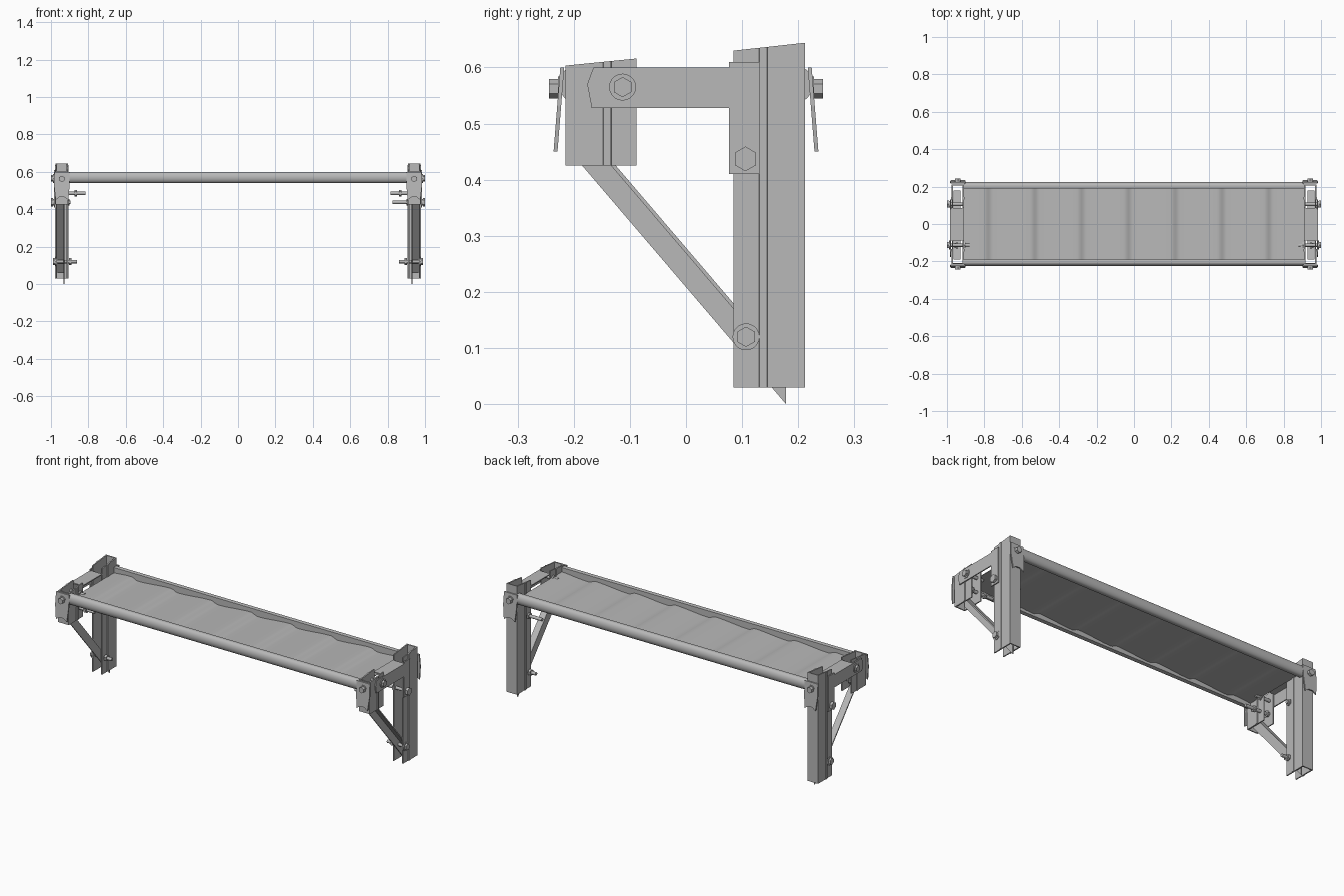
import bpy
import bmesh
import math
from mathutils import Vector

cube = bpy.data.objects.get("Cube")
if cube:
    bpy.data.objects.remove(cube, do_unlink=True)

steel = bpy.data.materials.new("galvanised_grey")
steel.use_nodes = True
GREY = (0.48, 0.48, 0.48, 1)
steel.diffuse_color = GREY
steel.node_tree.nodes["Principled BSDF"].inputs["Base Color"].default_value = GREY


def finish(name, bm, mirror=(False, False), smooth=False):
    """Turn a bmesh into an object, mirrored across x and/or y."""
    bmesh.ops.recalc_face_normals(bm, faces=bm.faces)
    mesh = bpy.data.meshes.new(name)
    bm.to_mesh(mesh)
    bm.free()
    mesh.materials.append(steel)
    ob = bpy.data.objects.new(name, mesh)
    bpy.context.collection.objects.link(ob)
    if any(mirror):
        mod = ob.modifiers.new("Mirror", "MIRROR")
        mod.use_axis = (*mirror, False)
        mod.use_mirror_merge = False
    if smooth:
        bpy.ops.object.select_all(action="DESELECT")
        ob.select_set(True)
        bpy.context.view_layer.objects.active = ob
        bpy.ops.object.shade_smooth_by_angle(angle=math.radians(35))


def loft(bm, a, b):
    """Skin between two equal-length closed rings and cap both ends."""
    a, b = ([bm.verts.new(p) for p in ring] for ring in (a, b))
    for i in range(len(a)):
        j = (i + 1) % len(a)
        bm.faces.new((a[i], a[j], b[j], b[i]))
    bm.faces.new(a)
    bm.faces.new(b)


def plate_x(name, yz, x0, x1, mirror=(True, False), smooth=False):
    """Extrude a side profile along x."""
    bm = bmesh.new()
    loft(bm, *[[(x, y, z) for y, z in yz] for x in (x0, x1)])
    finish(name, bm, mirror, smooth)


# Open channel posts, closed side outwards, with a bead along each flange
POST_X = 0.942
half = [(0.032, 0), (0.032, 0.045), (0.036, 0.046), (0.036, 0.059),
        (0.033, 0.06), (0.033, 0.127)]
section = half + [(-u, v) for u, v in reversed(half)]
section += [(-0.026, 0), (-0.026, 0.121), (0.026, 0.121), (0.026, 0)]


def post(name, side, start, bottom, top, rise):
    bm = bmesh.new()
    low = [(POST_X + u, side * (start + v), bottom) for u, v in section]
    high = [(x, y, top + rise * (abs(y) - start)) for x, y, z in low]
    loft(bm, low, high)
    finish(name, bm, (True, False))


post("back_post", 1, 0.085, 0.03, 0.63, 0.11)
post("front_post", -1, 0.088, 0.425, 0.616, -0.1)

# Side arm: outer plate with a drop tab, and a top flange
plate_x("side_arm", [(-0.168, 0.528), (0.077, 0.528), (0.077, 0.41), (0.131, 0.41),
                     (0.131, 0.61), (0.077, 0.61), (0.077, 0.6), (-0.165, 0.6),
                     (-0.176, 0.57)], 0.979, 0.985)
plate_x("side_arm_flange", [(-0.088, 0.594), (0.085, 0.594),
                            (0.085, 0.6), (-0.088, 0.6)], 0.91, 0.98)


# Diagonal angle brace
def slope(y, at):
    return 0.425 - 1.17 * (y - at)


A, B, LOW, UP = -0.19, 0.178, -0.185, -0.125
plate_x("brace_web", [(A, slope(A, LOW)), (B, slope(B, LOW)),
                      (B, slope(B, UP)), (A, slope(A, UP))], 0.927, 0.932)
plate_x("brace_flange", [(A, slope(A, UP) - 0.01), (B, slope(B, UP) - 0.01),
                         (B, slope(B, UP)), (A, slope(A, UP))], 0.93, 0.964)

# Long rails: closed tubes, round outside and flat towards the deck
arc = [math.radians(90 - 15 * i) for i in range(13)]
rail_line = [(0.204 + 0.021 * math.cos(a), 0.57 + 0.03 * math.sin(a)) for a in arc]
rail_line += [(0.189, 0.543), (0.189, 0.597)]
plate_x("long_rail", rail_line, -0.91, 0.91, (False, True), True)

# Rail end plates, leaning out towards the bottom
end_outline = [(0.9, 0.6), (0.982, 0.6), (0.984, 0.53), (0.975, 0.45),
               (0.955, 0.465), (0.93, 0.465), (0.907, 0.45), (0.9, 0.53)]
bm = bmesh.new()
loft(bm, *[[(x, y + 0.08 * (0.6 - z), z) for x, z in end_outline] for y in (0.217, 0.224)])
finish("rail_end_plate", bm, (True, True))

# Rippled deck sheet: slow rise and quick drop, repeated along its length
bm = bmesh.new()
STEPS, LENGTH, PERIOD, DROP = 182, 1.82, 0.25, 0.16
crest = []
for i in range(STEPS + 1):
    x = LENGTH * (i / STEPS - 0.5)
    f = ((x + 1.01) / PERIOD) % 1
    t = f / (1 - DROP) if f < 1 - DROP else (1 - f) / DROP
    crest.append((x, 0.56 + 0.014 * t * t * (3 - 2 * t)))
outline = crest + [(x, z - 0.004) for x, z in reversed(crest)]
rows = [[bm.verts.new((x, y, z)) for x, z in outline] for y in (-0.195, 0.195)]
n = len(outline)
for i in range(n):
    j = (i + 1) % n
    bm.faces.new((rows[0][i], rows[0][j], rows[1][j], rows[1][i]))
for row in rows:
    for i in range(STEPS):
        bm.faces.new((row[i], row[i + 1], row[n - 2 - i], row[n - 1 - i]))
finish("deck_sheet", bm, smooth=True)


# Hex bolts with washers and, where they pass through, a shaft and nut
def bolt(name, base, direction, shaft=0, mirror=(True, False), washer=0.024,
         head=0.018, tall=0.011):
    bm = bmesh.new()
    d = Vector(direction)
    rot = d.to_track_quat("Z", "Y").to_matrix().to_4x4()

    def cyl(radius, start, end, sides):
        new = bmesh.ops.create_cone(bm, cap_ends=True, segments=sides, radius1=radius,
                                    radius2=radius, depth=end - start)["verts"]
        bmesh.ops.transform(bm, matrix=rot, verts=new)
        bmesh.ops.translate(bm, vec=Vector(base) + d * (start + end) / 2, verts=new)

    cyl(washer, 0, 0.004, 20)
    cyl(head, 0.004, 0.004 + tall, 6)
    if shaft:
        cyl(0.009, -shaft, 0, 12)
        cyl(0.018, -0.083, -0.07, 6)
    finish(name, bm, mirror, True)


OUT = (1, 0, 0)
ONE = (False, False)
bolt("arm_front_bolt", (0.985, -0.113, 0.565), OUT, 0.105)
bolt("left_arm_back_bolt", (0.985, 0.106, 0.437), OUT, 0.16, ONE, washer=0.018, head=0.022)
bolt("right_arm_back_bolt", (-0.985, 0.106, 0.437), (-1, 0, 0), 0.09, ONE,
     washer=0.018, head=0.022)
bolt("brace_bottom_bolt", (0.974, 0.107, 0.12), OUT, 0.112)
bolt("brace_top_bolt", (0.945, -0.115, 0.485), OUT, 0.13, washer=0.019, head=0.015)
bolt("rail_bolt", (0.942, 0.224, 0.562), (0, 1, 0), mirror=(True, True),
     washer=0.022, head=0.017, tall=0.016)
